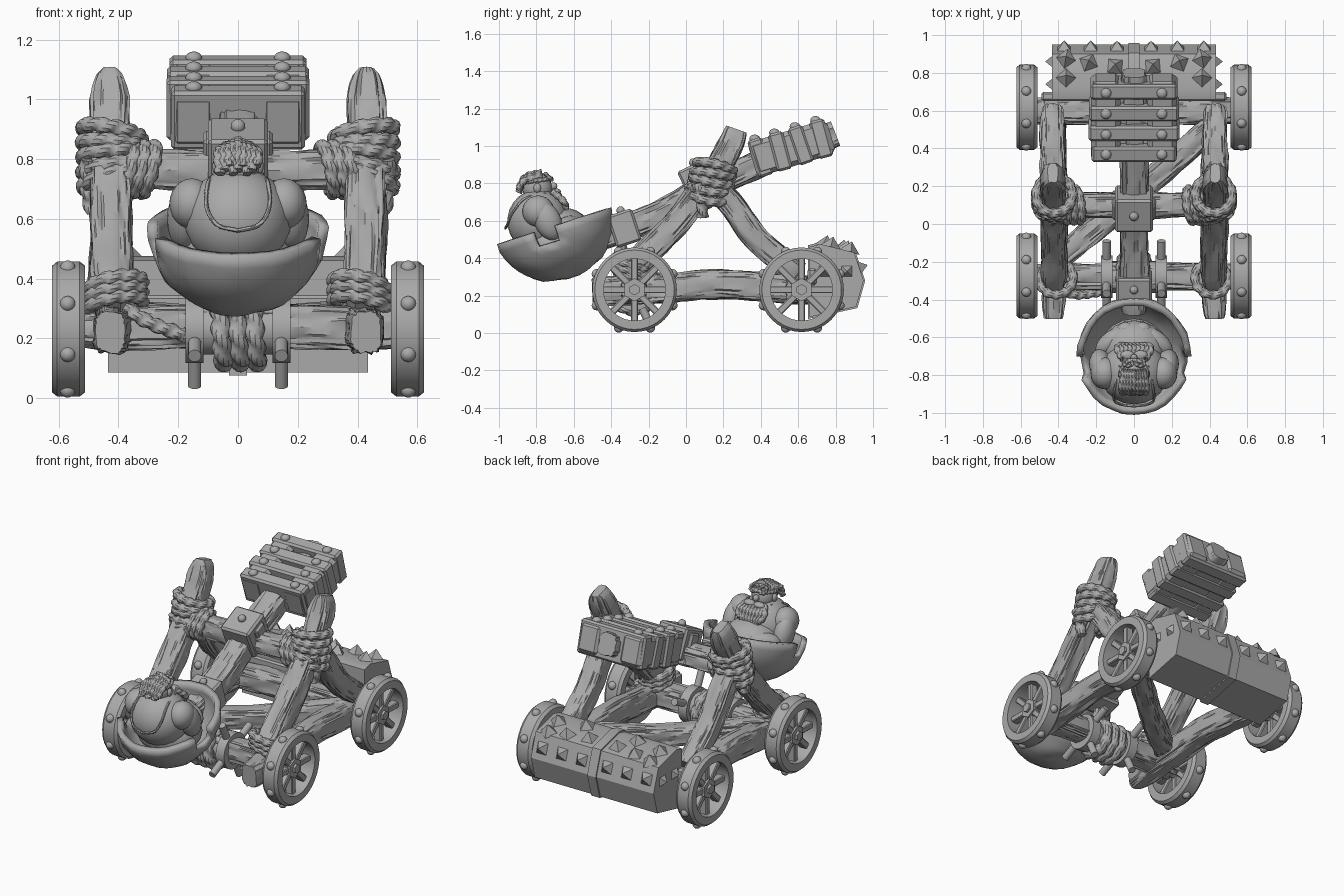
import bpy, bmesh, math, random
from mathutils import Vector, Matrix, noise

random.seed(4)
if "Cube" in bpy.data.objects:
    bpy.data.objects.remove(bpy.data.objects["Cube"])

grey = bpy.data.materials.new("plain grey")
grey.use_nodes = True
grey.diffuse_color = (0.4, 0.4, 0.4, 1)
grey.node_tree.nodes["Principled BSDF"].inputs["Base Color"].default_value = (0.4, 0.4, 0.4, 1)
made = []
X, Y, Z = Vector((1, 0, 0)), Vector((0, 1, 0)), Vector((0, 0, 1))
SIDES = (("left", 1), ("right", -1))


def finish(name, bm, matrix=None):
    if matrix:
        bm.transform(matrix)
    bmesh.ops.recalc_face_normals(bm, faces=bm.faces)
    mesh = bpy.data.meshes.new(name)
    bm.to_mesh(mesh)
    bm.free()
    ob = bpy.data.objects.new(name, mesh)
    bpy.context.collection.objects.link(ob)
    mesh.materials.append(grey)
    made.append(ob)
    return ob


def place(loc, axis=Z, tilt=0):
    return Matrix.Translation(loc) @ Matrix.Rotation(math.radians(tilt), 4, "X") @ \
        Vector(axis).to_track_quat("Z", "Y").to_matrix().to_4x4()


def box(name, loc, size, tilt=0, bevel=0.012):
    bm = bmesh.new()
    bmesh.ops.create_cube(bm, size=1, matrix=Matrix.Diagonal((*size, 1)))
    bmesh.ops.bevel(bm, geom=bm.edges[:], offset=bevel, segments=1, affect="EDGES")
    return finish(name, bm, place(loc, Z, tilt))


def cone(name, loc, axis, r1, r2, depth, sides=16, spin=0):
    bm = bmesh.new()
    bmesh.ops.create_cone(bm, cap_ends=True, segments=sides, radius1=r1, radius2=r2, depth=depth,
                          matrix=Matrix.Rotation(math.radians(spin), 4, "Z"))
    return finish(name, bm, place(loc, axis))


def ball(name, loc, size, tilt=0, axis=Z):
    bm = bmesh.new()
    bmesh.ops.create_uvsphere(bm, u_segments=20, v_segments=12, radius=1,
                              matrix=Matrix.Diagonal((*size, 1)))
    return finish(name, bm, place(loc, axis, tilt))


def spline(pts, step):
    pts = [Vector(p) for p in pts]
    ext = [2 * pts[0] - pts[1]] + pts + [2 * pts[-1] - pts[-2]]
    out = []
    for a, b, c, d in zip(ext, ext[1:], ext[2:], ext[3:]):
        n = max(1, round((c - b).length / step))
        for i in range(n):
            t = i / n
            out.append(b + (c - a) * t / 2 + (a - 2.5 * b + 2 * c - d / 2) * t * t
                       + (1.5 * b - 1.5 * c + d / 2 - a / 2) * t ** 3)
    return out + [pts[-1]]


def sweep(name, path, ref, section, sides, closed=False):
    """Skin a section(angle, distance, fraction) -> (u, v) along a path."""
    bm, rings, dist, n = bmesh.new(), [], 0, len(path)
    for i, p in enumerate(path):
        nxt = path[(i + 1) % n] if closed else path[min(i + 1, n - 1)]
        prv = path[i - 1] if closed else path[max(i - 1, 0)]
        t = (nxt - prv).normalized()
        u = (ref - t * ref.dot(t)).normalized()
        v = t.cross(u)
        dist += (p - path[i - 1]).length if i else 0
        ring = []
        for k in range(sides):
            a, b = section(math.tau * k / sides, dist, i / (n - 1))
            ring.append(bm.verts.new(p + u * a + v * b))
        rings.append(ring)
    for r, q in zip(rings, rings[1:] + ([rings[0]] if closed else [])):
        for k in range(sides):
            bm.faces.new((r[k], r[k - 1], q[k - 1], q[k]))
    if not closed:
        bm.faces.new(rings[0])
        bm.faces.new(rings[-1])
    return finish(name, bm)


def timber(name, pts, ref, w, h, tip=0.8):
    """Rough squared log with grain running along it, narrowed to tip at both ends."""
    seed = random.uniform(0, 50)

    def section(a, d, f):
        c, s = math.cos(a), math.sin(a)
        grain = 1 + 0.17 * noise.noise((c * 7 + seed, s * 7, d * 6)) \
            + 0.1 * noise.noise((c * 2, s * 2 + seed, d * 4))
        narrow = min(1, tip + (1 - tip) * math.sqrt(min(f, 1 - f) / 0.12))
        return (w * math.copysign(abs(c) ** 0.6, c) * grain * narrow,
                h * math.copysign(abs(s) ** 0.6, s) * grain * (0.65 + 0.35 * narrow))
    return sweep(name, spline(pts, 0.02), ref, section, 40)


def rope_section(r):
    def section(a, d, f):
        k = r * (0.72 + 0.38 * abs(math.sin(a + 1.5 * d / r)))
        return k * math.cos(a), k * math.sin(a)
    return section


def rope(name, pts, ref, r=0.02):
    return sweep(name, spline(pts, 0.007), ref, rope_section(r), 12)


def rope_ring(name, loc, normal, ra, rb, r=0.022):
    m = place(loc, normal)
    path = [m @ Vector((ra * math.cos(t), rb * math.sin(t), 0))
            for t in (math.tau * i / 96 for i in range(96))]
    return sweep(name, path, Vector(normal).normalized(), rope_section(r), 12, True)


# Wheels: rim, spokes, hub and tread studs
RIM = [(0.512, 0.165), (0.512, 0.212), (0.53, 0.226), (0.605, 0.226), (0.622, 0.212), (0.622, 0.165)]
for side, s in SIDES:
    for end, y in (("front", -0.275), ("rear", 0.618)):
        tag = f"{end}_{side}_wheel"
        c = Vector((0, y, 0.231))
        bm = bmesh.new()
        rings = [[bm.verts.new(c + Vector((s * x, r * math.cos(a), r * math.sin(a)))) for x, r in RIM]
                 for a in (math.tau * i / 40 for i in range(40))]
        for i, ring in enumerate(rings):
            for k in range(len(RIM)):
                bm.faces.new((rings[i - 1][k - 1], rings[i - 1][k], ring[k], ring[k - 1]))
        finish(tag + "_rim", bm)
        turn = Matrix.Rotation(math.radians(22.5), 3, "X")
        for i in range(8):
            a = i * 45
            out = Vector((0, math.cos(math.radians(a)), math.sin(math.radians(a))))
            box(tag + "_spoke", c + s * 0.565 * X + out * 0.105, (0.05, 0.15, 0.037), a, 0.005)
            ball(tag + "_stud", c + s * 0.57 * X + turn @ out * 0.22, (0.026, 0.026, 0.026))
        cone(tag + "_hub", c + s * 0.555 * X, X, 0.062, 0.062, 0.09, 6)
        cone(tag + "_cap", c + s * 0.595 * X, X, 0.03, 0.03, 0.04, 6)

# Chassis: axles, rails, diagonal brace
for end, y in (("front", -0.28), ("rear", 0.6)):
    timber(end + "_axle", [(-0.53, y, 0.23), (0, y, 0.24), (0.53, y, 0.23)], Z, 0.07, 0.07)
timber("diagonal_brace", [(-0.42, -0.2, 0.27), (0, 0.15, 0.24), (0.42, 0.52, 0.27)], Z, 0.06, 0.065)
for side, s in SIDES:
    timber(side + "_rail", [(s * 0.428, -0.5, 0.22), (s * 0.42, -0.2, 0.235), (s * 0.42, 0.2, 0.26),
                            (s * 0.43, 0.66, 0.225)], X, 0.065, 0.075, 0.75)
    # Crossed legs
    timber(side + "_front_leg", [(s * 0.42, -0.34, 0.3), (s * 0.425, -0.06, 0.58), (s * 0.43, 0.14, 0.84),
                                 (s * 0.43, 0.235, 1.0), (s * 0.43, 0.27, 1.09)], X, 0.068, 0.068, 0.4)
    timber(side + "_rear_leg", [(s * 0.43, 0.07, 0.86), (s * 0.43, 0.24, 0.69), (s * 0.43, 0.38, 0.5),
                                (s * 0.43, 0.6, 0.32)], X, 0.065, 0.065)
    # Lashings
    for i in range(5):
        rope_ring(side + "_upper_lashing", (s * 0.422, 0.115 + 0.01 * i, 0.735 + 0.038 * i),
                  (s * (0.3 - 0.12 * i), 0.22 - 0.1 * (i % 2), 1), 0.095, 0.102, 0.026)
    for i in range(3):
        rope_ring(side + "_beam_lashing", (s * (0.3 + 0.035 * i), 0.1, 0.765), (1, 0.15, s * 0.25),
                  0.085, 0.08, 0.024)
        rope_ring(side + "_lower_lashing", (s * 0.41, -0.29, 0.31 + 0.033 * i),
                  (s * 0.2, 0.35, 1), 0.09, 0.09, 0.024)
    rope(side + "_loose_end", [(s * 0.5, 0.06, 0.8), (s * 0.5, 0.085, 0.7), (s * 0.48, 0.09, 0.62)], X, 0.03)
rope("axle_line", [(-0.38, -0.36, 0.3), (-0.29, -0.375, 0.25), (-0.18, -0.36, 0.21)], Z, 0.024)
timber("pivot_beam", [(-0.47, 0.1, 0.77), (0, 0.1, 0.76), (0.47, 0.1, 0.77)], Z, 0.065, 0.065)

# Winch
cone("winch_drum", (0, -0.28, 0.23), X, 0.085, 0.085, 0.3, 20)
for i in range(3):
    rope_ring("winch_rope", ((i - 1) * 0.056, -0.28, 0.22), (1, 0, 0.08), 0.1, 0.1, 0.032)
rope("winch_line", [(0, -0.37, 0.27), (0, -0.35, 0.4), (0, -0.33, 0.53)], X, 0.028)
for side, s in SIDES:
    cone(side + "_winch_disc", (s * 0.145, -0.28, 0.23), X, 0.112, 0.112, 0.06, 20)
    for a in (25, 115, 205, 295):
        d = Vector((0, math.cos(math.radians(a)), math.sin(math.radians(a))))
        cone(side + "_winch_handle", Vector((s * 0.145, -0.28, 0.23)) + d * 0.14, d, 0.022, 0.022, 0.14)

# Throwing arm with brackets
timber("throwing_arm", [(0, -0.46, 0.51), (0, -0.15, 0.63), (0, 0.1, 0.77), (0, 0.4, 0.91),
                        (0, 0.8, 1.065)], X, 0.075, 0.07)
box("pivot_bracket", (0, 0.08, 0.81), (0.2, 0.19, 0.2), 25)
box("pivot_plate", (0, 0.1, 0.79), (0.235, 0.09, 0.2), 25)
ball("pivot_bolt", (0, 0.04, 0.91), (0.024, 0.024, 0.024))
box("cradle_bracket", (0, -0.33, 0.56), (0.19, 0.14, 0.18), 18)
ball("cradle_bolt", (0, -0.35, 0.655), (0.022, 0.022, 0.022))

# Counterweight: two blocks held by bolted slats
weight = place((0, 0.565, 0.99), Z, 17)
for side, s in SIDES:
    box(side + "_weight_block", weight @ Vector((s * 0.15, 0, -0.002)), (0.155, 0.44, 0.19), 17, 0.025)
box("weight_core", weight @ Vector((0, 0, -0.03)), (0.2, 0.38, 0.13), 17)
for i, (y, w) in enumerate(((-0.165, 0.46), (-0.05, 0.475), (0.065, 0.48), (0.175, 0.45))):
    box("weight_slat", weight @ Vector((0, y, 0)), (w, 0.082, 0.207), 15 + 4 * (i % 2))
    for s in (1, -1):
        ball("weight_bolt", weight @ Vector((s * 0.148, y, 0.104)), (0.028, 0.028, 0.022))

# Spiked ram across the rear
RAM = [(0.66, 0.085), (0.66, 0.46), (0.72, 0.475), (0.9, 0.43), (0.95, 0.28), (0.91, 0.14)]


def ram_part(name, half, grow):
    bm = bmesh.new()
    face = bm.faces.new([bm.verts.new((-half, 0.79 + (y - 0.79) * grow, 0.28 + (z - 0.28) * grow))
                         for y, z in RAM])
    ext = bmesh.ops.extrude_face_region(bm, geom=[face])
    bmesh.ops.translate(bm, vec=(2 * half, 0, 0), verts=[g for g in ext["geom"] if isinstance(g, bmesh.types.BMVert)])
    finish(name, bm)


ram_part("ram_body", 0.435, 1)
ram_part("ram_band", 0.03, 1.05)
box("ram_plank", (0, 0.675, 0.3), (0.98, 0.05, 0.09))
for side, s in SIDES:
    for i, (x, y) in enumerate(((0.36, 0.78), (0.24, 0.86), (0.1, 0.84), (0.18, 0.75), (0.36, 0.88))):
        cone(side + "_top_spike", (s * x, y, 0.645 - 0.25 * y + 0.035), (0, 0.24, 0.97),
             0.058, 0, 0.06, 4, s * 25 * i)
    for x in (0.09, 0.23, 0.37):
        cone(side + "_back_spike", (s * x, 0.945, 0.355), (0, 0.95, 0.3), 0.058, 0, 0.055, 4, 45)
    for y in (0.74, 0.86):
        cone(side + "_end_spike", (s * 0.45, y, 0.33), (s, 0, 0), 0.045, 0, 0.04, 4, 45)

# Bowl: dented half shell, notched at both sides of the rim
bm = bmesh.new()
bmesh.ops.create_uvsphere(bm, u_segments=32, v_segments=20, radius=0.288)
bmesh.ops.delete(bm, geom=[f for f in bm.faces if f.calc_center_median().z > 0 or (
    f.calc_center_median().z > -0.09 and 0 < f.calc_center_median().y < 0.1)], context="FACES")
for v in bm.verts:
    v.co *= 1 + 0.04 * noise.noise(v.co * 11)
    v.co.x *= 0.93
    v.co.z *= 0.9
bowl = finish("bowl", bm, place((0, -0.705, 0.575), Z, 18))
shell = bowl.modifiers.new("thickness", "SOLIDIFY")
shell.thickness, shell.offset = 0.035, -1

# Rider sitting in the bowl, facing the rear
ball("rider_hips", (0, -0.69, 0.47), (0.19, 0.19, 0.12))
ball("rider_torso", (0, -0.79, 0.6), (0.18, 0.165, 0.17), -20)
ball("rider_belly", (0, -0.66, 0.55), (0.17, 0.15, 0.12))
ball("rider_head", (0, -0.795, 0.775), (0.072, 0.08, 0.085), 10)
ball("rider_nose", (0, -0.71, 0.785), (0.018, 0.022, 0.02))
for side, s in SIDES:
    ball(side + "_shoulder", (s * 0.155, -0.79, 0.65), (0.075, 0.085, 0.085))
    ball(side + "_upper_arm", (s * 0.18, -0.74, 0.6), (0.058, 0.072, 0.11), 25)
    ball(side + "_forearm", (s * 0.12, -0.62, 0.575), (0.052, 0.052, 0.1), 0, (-s * 0.75, 0.6, 0.1))
    ball(side + "_hand", (s * 0.045, -0.56, 0.59), (0.045, 0.04, 0.035))
    ball(side + "_moustache", (s * 0.035, -0.695, 0.755), (0.037, 0.026, 0.018))
    ball(side + "_ear", (s * 0.072, -0.795, 0.775), (0.014, 0.02, 0.025))
    rope_ring(side + "_goggle", (s * 0.032, -0.735, 0.835), (0, 0.7, 0.7), 0.023, 0.023, 0.01)
    rope(side + "_shirt_strap", [(s * 0.075, -0.75, 0.745), (s * 0.1, -0.86, 0.72), (s * 0.105, -0.93, 0.64),
                                 (s * 0.07, -0.955, 0.58), (0, -0.965, 0.56)], X, 0.007)
rope_ring("goggle_band", (0, -0.795, 0.815), (0, -0.15, 1), 0.07, 0.075, 0.011)
for i in range(9):
    x = (i - 4) * 0.015
    rope("beard_lock", [(x, -0.715, 0.755), (x * 1.5, -0.66, 0.71), (x * 1.1, -0.64, 0.63 + abs(x) * 0.7)], X, 0.018)
    rope("hair_lock", [(x * 0.8, -0.77, 0.86 - abs(x) * 0.4), (x * 1.1, -0.86, 0.835 - abs(x) * 0.3),
                       (x, -0.895, 0.75 + 0.012 * (i % 3))], X, 0.017)

# Smooth shading with sharp edges kept
for ob in bpy.context.selected_objects:
    ob.select_set(False)
for ob in made:
    ob.select_set(True)
bpy.context.view_layer.objects.active = made[0]
bpy.ops.object.shade_smooth_by_angle()
